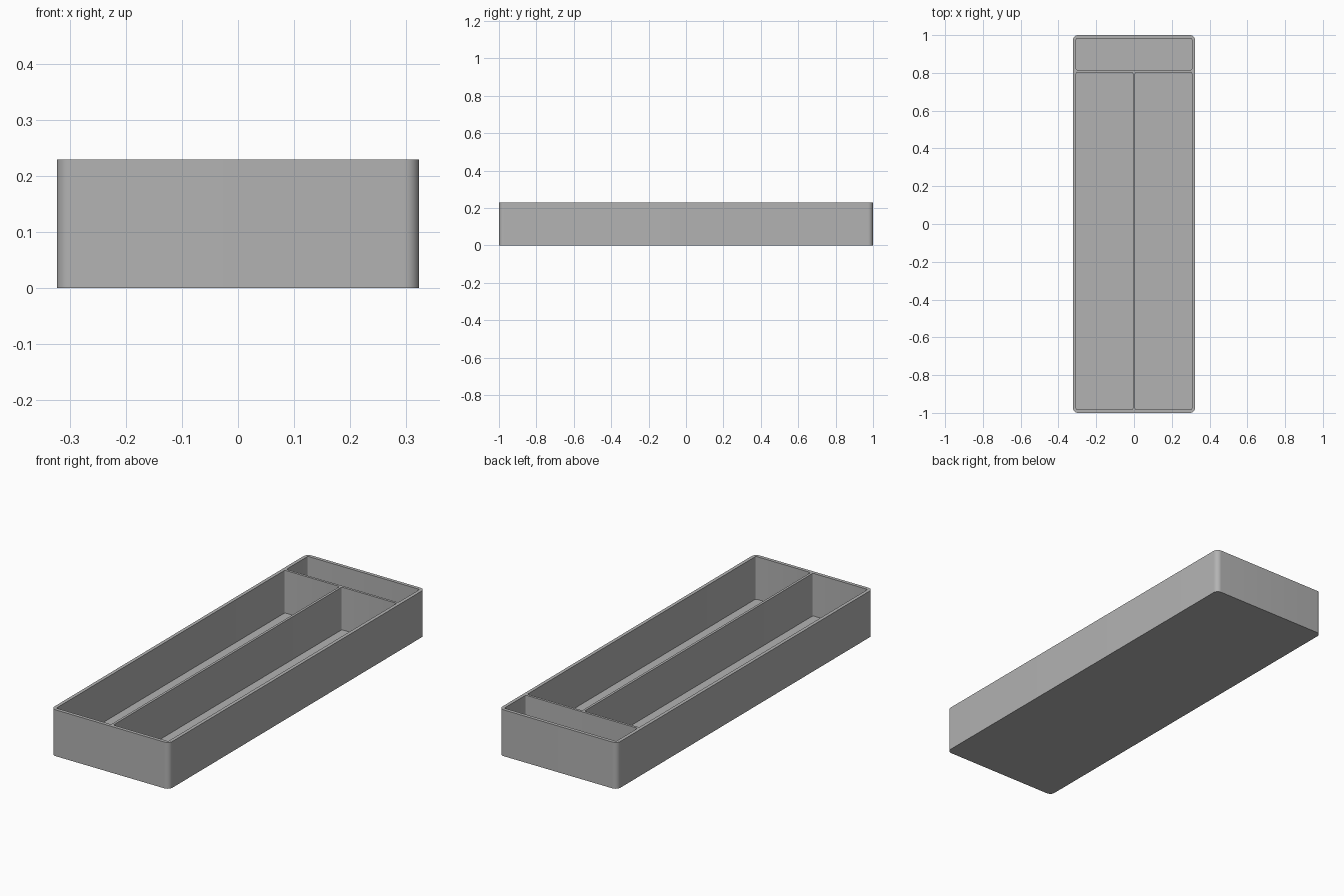
import bpy, bmesh, math

if "Cube" in bpy.data.objects:
    bpy.data.objects.remove(bpy.data.objects["Cube"], do_unlink=True)

# Overall dimensions
HALF_X, HALF_Y, HEIGHT = 0.323, 1.0, 0.229
WALL, FLOOR, DIVIDER = 0.017, 0.018, 0.012
CROSS_Y = 0.809            # centre of the cross divider
OUTER_R, INNER_R = 0.026, 0.008

grey = bpy.data.materials.new("plain_grey")
grey.use_nodes = True
colour = (0.45, 0.45, 0.45, 1)
grey.diffuse_color = colour
grey.node_tree.nodes["Principled BSDF"].inputs["Base Color"].default_value = colour


def rounded_block(name, x0, x1, y0, y1, z0, z1, radius, steps):
    """Upright block with rounded vertical corners."""
    bm = bmesh.new()
    corners = [(x1, y1, -1, -1), (x0, y1, 1, -1), (x0, y0, 1, 1), (x1, y0, -1, 1)]
    ring = []
    for q, (x, y, sx, sy) in enumerate(corners):
        for i in range(steps + 1):
            a = (q + i / steps) * math.pi / 2
            ring.append(bm.verts.new((x + sx * radius + radius * math.cos(a),
                                      y + sy * radius + radius * math.sin(a), z0)))
    base = bm.faces.new(ring)
    top = bmesh.ops.extrude_face_region(bm, geom=[base])["geom"]
    bmesh.ops.translate(bm, vec=(0, 0, z1 - z0),
                        verts=[v for v in top if isinstance(v, bmesh.types.BMVert)])
    bmesh.ops.recalc_face_normals(bm, faces=bm.faces)
    mesh = bpy.data.meshes.new(name)
    bm.to_mesh(mesh)
    bm.free()
    mesh.materials.append(grey)
    obj = bpy.data.objects.new(name, mesh)
    bpy.context.collection.objects.link(obj)
    return obj


# Tray body
tray = rounded_block("divided_tray", -HALF_X, HALF_X, -HALF_Y, HALF_Y,
                     0, HEIGHT, OUTER_R, 10)

# Compartments: two long ones side by side, one wide one at the back
ix, iy, d = HALF_X - WALL, HALF_Y - WALL, DIVIDER / 2
compartments = {
    "right_compartment": (-ix, -d, -iy, CROSS_Y - d),
    "left_compartment": (d, ix, -iy, CROSS_Y - d),
    "back_compartment": (-ix, ix, CROSS_Y + d, iy),
}
bpy.context.view_layer.objects.active = tray
tray.select_set(True)
for name, bounds in compartments.items():
    cutter = rounded_block(name, *bounds, FLOOR, HEIGHT + 0.1, INNER_R, 5)
    cutter.hide_render = True
    cut = tray.modifiers.new(name, "BOOLEAN")
    cut.operation, cut.solver, cut.object = "DIFFERENCE", "EXACT", cutter
    bpy.ops.object.modifier_apply(modifier=cut.name)
    bpy.data.objects.remove(cutter, do_unlink=True)

# Smooth rounded corners, crisp rims
bpy.ops.object.shade_smooth_by_angle(angle=math.radians(30))
